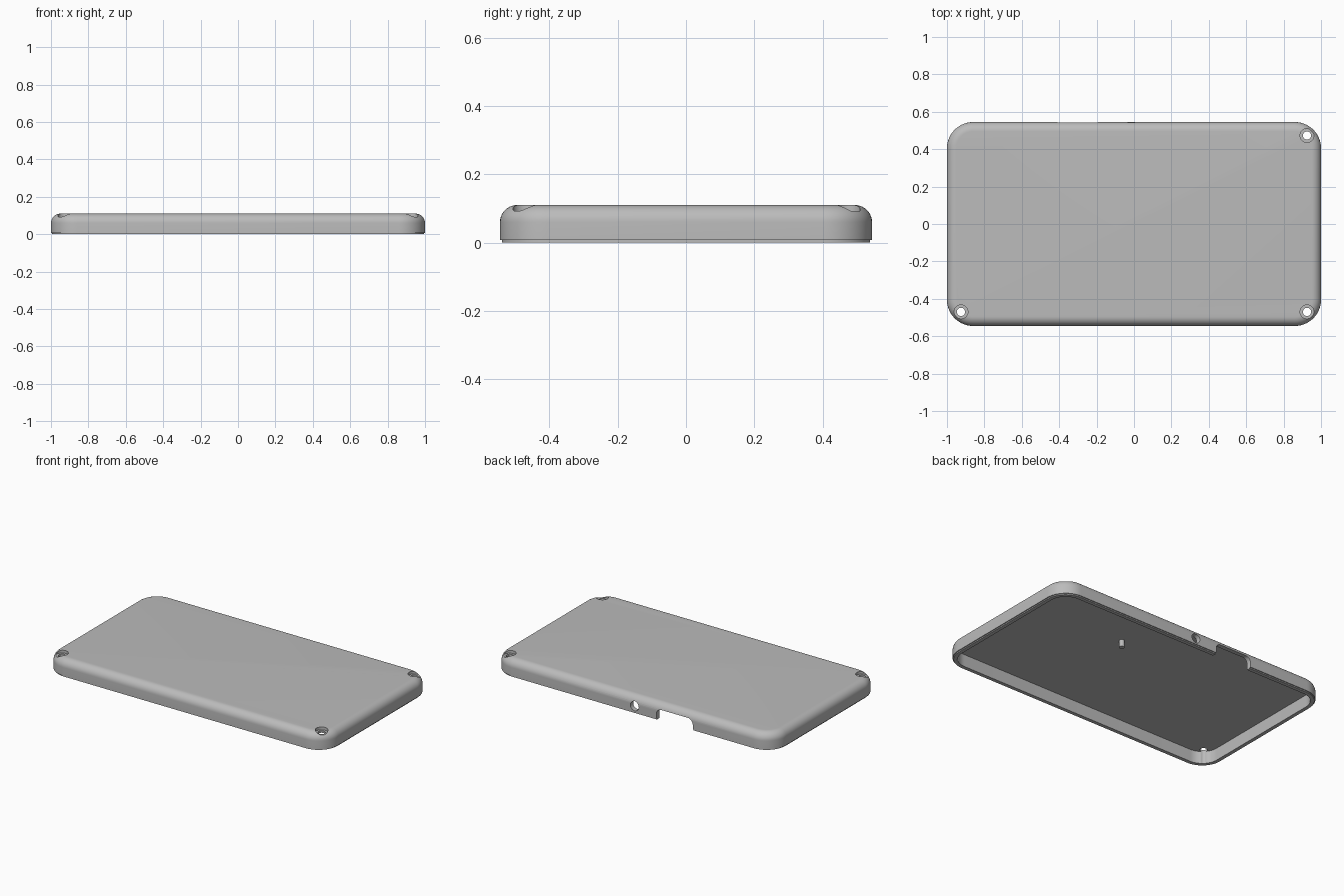
import bpy, bmesh, math
from mathutils import Matrix

HALF_X, HALF_Y, HEIGHT = 1.0, 0.545, 0.11
CORNER, FILLET, WALL, FLOOR = 0.14, 0.05, 0.03, 0.08

if "Cube" in bpy.data.objects:
    bpy.data.objects.remove(bpy.data.objects["Cube"], do_unlink=True)

gray = bpy.data.materials.new("plain gray")
gray.use_nodes = True
COLOR = (0.5, 0.5, 0.5, 1)
gray.diffuse_color = COLOR
gray.node_tree.nodes["Principled BSDF"].inputs["Base Color"].default_value = COLOR


def make_object(name, bm):
    bmesh.ops.recalc_face_normals(bm, faces=bm.faces)
    mesh = bpy.data.meshes.new(name)
    bm.to_mesh(mesh)
    bm.free()
    mesh.materials.append(gray)
    obj = bpy.data.objects.new(name, mesh)
    bpy.context.collection.objects.link(obj)
    return obj


def outline(inset, steps=14):
    """Rounded rectangle, shrunk evenly by inset."""
    radius = CORNER - inset
    points = []
    for i, (sx, sy) in enumerate([(1, 1), (-1, 1), (-1, -1), (1, -1)]):
        for k in range(steps + 1):
            a = math.pi / 2 * (i + k / steps)
            points.append((sx * (HALF_X - CORNER) + radius * math.cos(a),
                           sy * (HALF_Y - CORNER) + radius * math.sin(a)))
    return points


def cylinder(name, radius, depth, matrix, sides=32):
    bm = bmesh.new()
    bmesh.ops.create_cone(bm, cap_ends=True, segments=sides, radius1=radius,
                          radius2=radius, depth=depth, matrix=matrix)
    return make_object(name, bm)


def cut(target, cutter):
    cutter.hide_render = True
    mod = target.modifiers.new("cut", "BOOLEAN")
    mod.operation, mod.solver, mod.object = "DIFFERENCE", "EXACT", cutter
    bpy.context.view_layer.objects.active = target
    bpy.ops.object.modifier_apply(modifier=mod.name)
    bpy.data.objects.remove(cutter, do_unlink=True)


# Shell: section from inner floor, around the stepped rim, over the top fillet
section = [(WALL, FLOOR), (WALL, 0), (0.006, 0), (0.006, 0.007), (0, 0.007)]
for k in range(11):
    a = math.pi / 2 * k / 10
    section.append((FILLET * (1 - math.cos(a)),
                    HEIGHT - FILLET + FILLET * math.sin(a)))
bm = bmesh.new()
rings = [[bm.verts.new((x, y, z)) for x, y in outline(inset)] for inset, z in section]
for low, high in zip(rings, rings[1:]):
    for i in range(len(low)):
        j = (i + 1) % len(low)
        bm.faces.new((low[i], low[j], high[j], high[i]))
bm.faces.new(rings[0])
bm.faces.new(rings[-1])
shell = make_object("cover_shell", bm)

# Counterbored screw holes in three corners
for x, y in [(0.925, 0.473), (0.925, -0.47), (-0.925, -0.47)]:
    cut(shell, cylinder("bore", 0.037, 0.1, Matrix.Translation((x, y, 0.142))))
    cut(shell, cylinder("hole", 0.022, 0.4, Matrix.Translation((x, y, 0.1))))

# Round opening in the back wall
turn = Matrix.Rotation(math.pi / 2, 4, "X")
cut(shell, cylinder("jack", 0.03, 0.1, Matrix.Translation((-0.015, HALF_Y, 0.047)) @ turn))

# Port notch in the back wall, open below, with rounded upper corners
left, right, top, r = -0.43, -0.17, 0.072, 0.035
profile = [(left, -0.05), (right, -0.05)]
for cx, start in [(right - r, 0), (left + r, math.pi / 2)]:
    for k in range(9):
        a = start + math.pi / 2 * k / 8
        profile.append((cx + r * math.cos(a), top - r + r * math.sin(a)))
bm = bmesh.new()
face = bm.faces.new([bm.verts.new((x, HALF_Y - 0.05, z)) for x, z in profile])
extruded = bmesh.ops.extrude_face_region(bm, geom=[face])
bmesh.ops.translate(bm, vec=(0, 0.1, 0),
                    verts=[v for v in extruded["geom"] if isinstance(v, bmesh.types.BMVert)])
cut(shell, make_object("port", bm))

# Small peg under the top plate
peg = cylinder("inner_peg", 0.016, 0.05, Matrix.Translation((0.26, 0.2, FLOOR - 0.02)), 20)

for obj in (shell, peg):
    bpy.ops.object.select_all(action="DESELECT")
    obj.select_set(True)
    bpy.context.view_layer.objects.active = obj
    bpy.ops.object.shade_smooth_by_angle(angle=math.radians(30))
